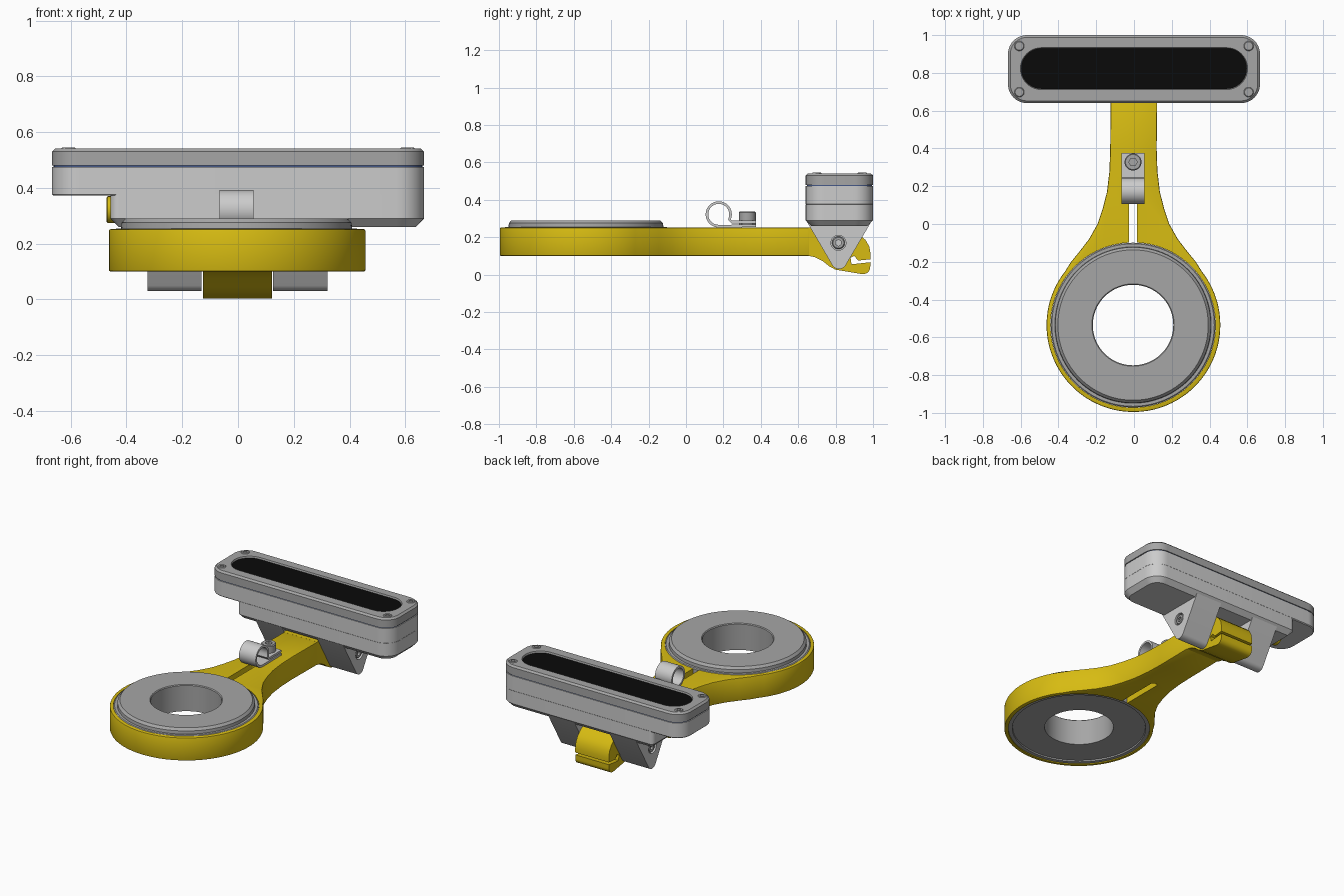
import bpy, bmesh, math
from mathutils import Matrix, Vector

if "Cube" in bpy.data.objects:
    bpy.data.objects.remove(bpy.data.objects["Cube"])


def material(name, rgb):
    m = bpy.data.materials.new(name)
    m.use_nodes = True
    m.diffuse_color = (*rgb, 1)
    b = next(n for n in m.node_tree.nodes if n.type == 'BSDF_PRINCIPLED')
    b.inputs["Base Color"].default_value = (*rgb, 1)
    b.inputs["Roughness"].default_value = 0.6
    return m


YELLOW = material("yellow", (0.68, 0.5, 0.006))
LIGHT = material("light grey", (0.6, 0.6, 0.6))
GREY = material("mid grey", (0.38, 0.38, 0.38))
BLACK = material("black", (0.003, 0.003, 0.003))
BLUE = material("blue seal", (0.06, 0.1, 0.25))


def loft(name, mat, rings, wrap=False, matrix=Matrix()):
    """Join rings of equal point count; cap the ends or wrap round."""
    bm = bmesh.new()
    vs = [[bm.verts.new(matrix @ Vector(p)) for p in ring] for ring in rings]
    n = len(vs[0])
    pairs = list(zip(vs, vs[1:])) + ([(vs[-1], vs[0])] if wrap else [])
    for a, b in pairs:
        for i in range(n):
            j = (i + 1) % n
            bm.faces.new((a[i], a[j], b[j], b[i]))
    if not wrap:
        bm.faces.new(vs[0])
        bm.faces.new(vs[-1])
    bmesh.ops.recalc_face_normals(bm, faces=bm.faces)
    me = bpy.data.meshes.new(name)
    bm.to_mesh(me)
    bm.free()
    me.materials.append(mat)
    ob = bpy.data.objects.new(name, me)
    bpy.context.collection.objects.link(ob)
    return ob


def finish(ob, bevel=0, cutters=()):
    """Apply edge rounding and cuts, then smooth the curved faces."""
    bpy.ops.object.select_all(action='DESELECT')
    bpy.context.view_layer.objects.active = ob
    ob.select_set(True)
    if bevel:
        m = ob.modifiers.new("bevel", 'BEVEL')
        m.width, m.segments, m.angle_limit = bevel, 2, math.radians(40)
    for c in cutters:
        m = ob.modifiers.new("cut", 'BOOLEAN')
        m.operation, m.object, m.solver = 'DIFFERENCE', c, 'EXACT'
    for m in list(ob.modifiers):
        bpy.ops.object.modifier_apply(modifier=m.name)
    for c in cutters:
        bpy.data.objects.remove(c)
    bpy.ops.object.shade_smooth_by_angle(angle=math.radians(30))
    return ob


def arc(cx, cy, r, a0, a1, n):
    return [(cx + r * math.cos(math.radians(a0 + (a1 - a0) * i / n)),
             cy + r * math.sin(math.radians(a0 + (a1 - a0) * i / n))) for i in range(n + 1)]


def rrect(x0, x1, y0, y1, r_left, r_right, inset=0):
    """Rounded rectangle with its own radius at each end."""
    x0, x1, y0, y1 = x0 + inset, x1 - inset, y0 + inset, y1 - inset
    a, b = max(r_left - inset, 0.004), max(r_right - inset, 0.004)
    return (arc(x1 - b, y1 - b, b, 0, 90, 10) + arc(x0 + a, y1 - a, a, 90, 180, 10)
            + arc(x0 + a, y0 + a, a, 180, 270, 10) + arc(x1 - b, y0 + b, b, 270, 360, 10))


def layers(name, mat, shape, steps):
    """Stack a rounded rectangle at several (height, inset) steps."""
    return loft(name, mat, [[(x, y, z) for x, y in rrect(*shape, inset)] for z, inset in steps])


def along_z(name, mat, pts, z0, z1):
    return loft(name, mat, [[(x, y, z) for x, y in pts] for z in (z0, z1)])


def along_x(name, mat, pts, x0, x1):
    return loft(name, mat, [[(x, y, z) for y, z in pts] for x in (x0, x1)])


def lathe(name, mat, profile, matrix, wrap=False, n=32):
    return loft(name, mat, [[(r * math.cos(2 * math.pi * i / n), r * math.sin(2 * math.pi * i / n), z)
                             for i in range(n)] for r, z in profile], wrap, matrix)


def screw(name, r, depth, matrix):
    """Round head with a hexagonal socket."""
    head = lathe(name, GREY, [(r, -depth), (r, -0.005), (r - 0.005, 0)], matrix)
    socket = lathe("socket_cutter", GREY, [(r * 0.5, -depth * 0.6), (r * 0.5, 0.02)], matrix, n=6)
    finish(head, 0, [socket])


# Ring-ended arm
CX, CY = -0.005, -0.535
flare = [(0.123, 0.66), (0.123, 0.4), (0.127, 0.28), (0.14, 0.17), (0.163, 0.08), (0.19, 0),
         (0.235, -0.08), (0.285, -0.145), (0.33, -0.2)]
right = flare + arc(0, CY, 0.46, 38, -90, 40)
outline = right + [(-x, y) for x, y in right[-2::-1]]
arm = along_z("ring_arm", YELLOW, [(x + CX * (y < 0.5) * 0.6, y) for x, y in outline], 0.1, 0.252)
at_ring = Matrix.Translation((CX, CY, 0))
bore = lathe("bore_cutter", YELLOW, [(0.437, 0), (0.437, 0.4)], at_ring, n=96)
slot = layers("slot_cutter", YELLOW, (-0.026, 0.016, -0.2, 0.2, 0.018, 0.018), [(0, 0), (0.4, 0)])
finish(arm, 0.006, [bore, slot])

# Hooked rear end of the arm around the hinge
hook = ([(0.655, 0.252), (0.655, 0.1), (0.69, 0.093), (0.73, 0.073), (0.765, 0.045), (0.8, 0.026)]
        + [(0.85, 0.018), (0.94, 0.003)] + arc(0.948, 0.04, 0.037, -80, 0, 6)
        + [(0.987, 0.11), (0.98, 0.15), (0.96, 0.185), (0.925, 0.215), (0.87, 0.252)])
end = along_x("arm_hook", YELLOW, hook, -0.125, 0.121)
notch = along_x("notch_cutter", YELLOW, [(0.885, 0.055), (1.02, 0.07), (1.02, 0.085),
                                         (0.92, 0.075), (0.9, 0.1), (0.88, 0.09)], -0.2, 0.2)
finish(end, 0, [notch])

# Bored disc seated in the ring
finish(lathe("ring_disc", GREY,
             [(0.213, 0.115), (0.41, 0.115), (0.412, 0.106), (0.436, 0.106), (0.436, 0.25), (0.43, 0.255),
              (0.414, 0.255), (0.412, 0.275), (0.398, 0.29), (0.218, 0.29), (0.213, 0.285)],
             at_ring, True, 96))

# Cable clip with its screw
path = ([(0.375, 0.261), (0.2, 0.259)] + arc(0.175, 0.322, 0.063, 270, -25, 28)
        + [(0.245, 0.281), (0.375, 0.281)])
offsets = []
for i, p in enumerate(path):
    d = Vector(path[min(i + 1, len(path) - 1)]) - Vector(path[max(i - 1, 0)])
    offsets.append(Vector((-d.y, d.x)).normalized() * 0.007)
band = ([(p[0] + o.x, p[1] + o.y) for p, o in zip(path, offsets)]
        + [(p[0] - o.x, p[1] - o.y) for p, o in reversed(list(zip(path, offsets)))])
finish(along_x("cable_clip", LIGHT, band, -0.066, 0.056))
screw("clip_screw", 0.045, 0.08, Matrix.Translation((CX, 0.328, 0.338)))

# Lamp housing: wide upper part and shorter deep part
WIDE = (-0.667, 0.667, 0.64, 1.0, 0.1, 0.1)
finish(layers("housing_upper", LIGHT, WIDE, [(0.372, 0.005), (0.377, 0), (0.474, 0)]))
finish(layers("housing_lower", LIGHT, (-0.457, 0.667, 0.64, 1.0, 0.03, 0.1),
              [(0.26, 0.03), (0.29, 0), (0.376, 0)]))
finish(layers("seal", BLUE, WIDE, [(0.472, 0.006), (0.482, 0.006)]))

# Lid with a sunken window
lid = layers("lid", GREY, WIDE, [(0.48, 0), (0.53, 0), (0.541, 0.012)])
WINDOW = (-0.6, 0.6, 0.713, 0.932, 0.109, 0.109)
finish(lid, 0, [layers("window_cutter", GREY, WINDOW, [(0.525, 0.003), (0.56, -0.006)])])
finish(layers("window", BLACK, WINDOW, [(0.523, 0.003), (0.531, 0.003)]))
for x in (-0.607, 0.607):
    for y in (0.698, 0.942):
        screw("lid_screw", 0.027, 0.02, Matrix.Translation((x, y, 0.545)))

# Hinge brackets with recessed pivot screws
tri = [(0.645, 0.295), (0.645, 0.285)] + arc(0.818, 0.072, 0.042, 212, 328, 10) + [(0.992, 0.285), (0.992, 0.295)]
for side, x0, x1 in ((1, 0.125, 0.32), (-1, -0.325, -0.13)):
    face = x1 if side > 0 else x0
    turn = Matrix.Translation((face, 0.815, 0.17)) @ Matrix.Rotation(side * math.pi / 2, 4, 'Y')
    recess = lathe("recess_cutter", LIGHT, [(0.04, -0.02), (0.04, 0.02)], turn)
    finish(along_x("hinge_bracket", LIGHT, tri, x0, x1), 0, [recess])
    screw("pivot_screw", 0.034, 0.03, turn @ Matrix.Translation((0, 0, -0.004)))
finish(lathe("hinge_pin", GREY, [(0.03, -0.14), (0.03, 0.14)],
             Matrix.Translation((0, 0.815, 0.17)) @ Matrix.Rotation(math.pi / 2, 4, 'Y')))

# Yellow plug on the stepped end
finish(lathe("end_plug", YELLOW, [(0.048, -0.02), (0.048, 0.01), (0.043, 0.014)],
             Matrix.Translation((-0.457, 0.82, 0.322)) @ Matrix.Rotation(-math.pi / 2, 4, 'Y')))
